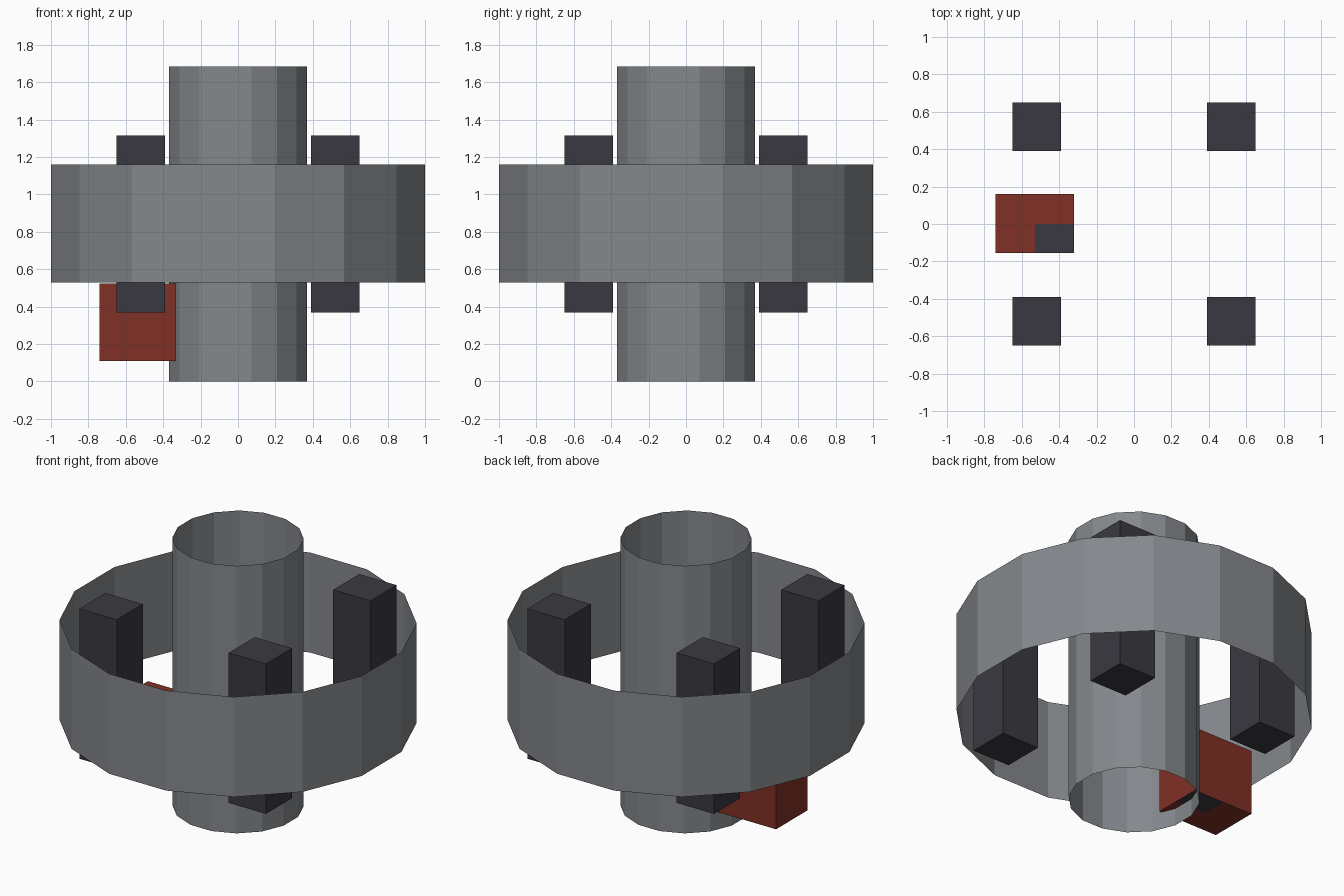
import bpy, bmesh, math
from mathutils import Matrix, Vector

cube = bpy.data.objects.get("Cube")
if cube:
    bpy.data.objects.remove(cube, do_unlink=True)


def material(name, hex_code):
    linear = [((int(hex_code[i:i + 2], 16) / 255 + 0.055) / 1.055) ** 2.4 for i in (0, 2, 4)]
    mat = bpy.data.materials.new(name)
    mat.use_nodes = True
    mat.diffuse_color = (*linear, 1)
    mat.node_tree.nodes["Principled BSDF"].inputs["Base Color"].default_value = (*linear, 1)
    return mat


grey = material("steel grey", "84888c")
dark = material("dark charcoal", "3a3940")
red = material("brick red", "803026")


def finish(name, bm, *mats):
    mesh = bpy.data.meshes.new(name)
    bm.to_mesh(mesh)
    bm.free()
    for mat in mats:
        mesh.materials.append(mat)
    obj = bpy.data.objects.new(name, mesh)
    bpy.context.collection.objects.link(obj)
    return obj


def tube(name, apothem, bottom, top, sides=16):
    """Open, paper-thin tube with a flat facet facing each axis."""
    bm = bmesh.new()
    radius = apothem / math.cos(math.pi / sides)
    place = Matrix.Translation((0, 0, (bottom + top) / 2)) @ Matrix.Rotation(math.pi / sides, 4, 'Z')
    bmesh.ops.create_cone(bm, cap_ends=False, segments=sides, radius1=radius,
                          radius2=radius, depth=top - bottom, matrix=place)
    return finish(name, bm, grey)


def box(low, high):
    bm = bmesh.new()
    low, high = Vector(low), Vector(high)
    place = Matrix.Translation((low + high) / 2) @ Matrix.Diagonal((*(high - low), 1))
    bmesh.ops.create_cube(bm, size=1, matrix=place)
    return bm


# Central pipe and surrounding band
tube("central_pipe", 0.368, 0, 1.685)
tube("outer_band", 1.0, 0.53, 1.16)

# Four upright posts
for side, x in (("right", -0.52), ("left", 0.52)):
    for end, y in (("front", -0.52), ("back", 0.52)):
        finish(f"{end}_{side}_post",
               box((x - 0.13, y - 0.13, 0.37), (x + 0.13, y + 0.13, 1.315)), dark)

# Side block, split so one quarter of its top and bottom is dark
bm = box((-0.74, -0.155, 0.11), (-0.32, 0.16, 0.525))
middle = Vector((-0.53, 0, 0))
for axis in ((1, 0, 0), (0, 1, 0)):
    bmesh.ops.bisect_plane(bm, geom=bm.verts[:] + bm.edges[:] + bm.faces[:],
                           plane_co=middle, plane_no=axis)
bm.normal_update()
for face in bm.faces:
    centre = face.calc_center_median()
    flat = abs(face.normal.z) > 0.9
    if flat and centre.x > middle.x and centre.y * face.normal.z < 0:
        face.material_index = 1
finish("side_block", bm, red, dark)
